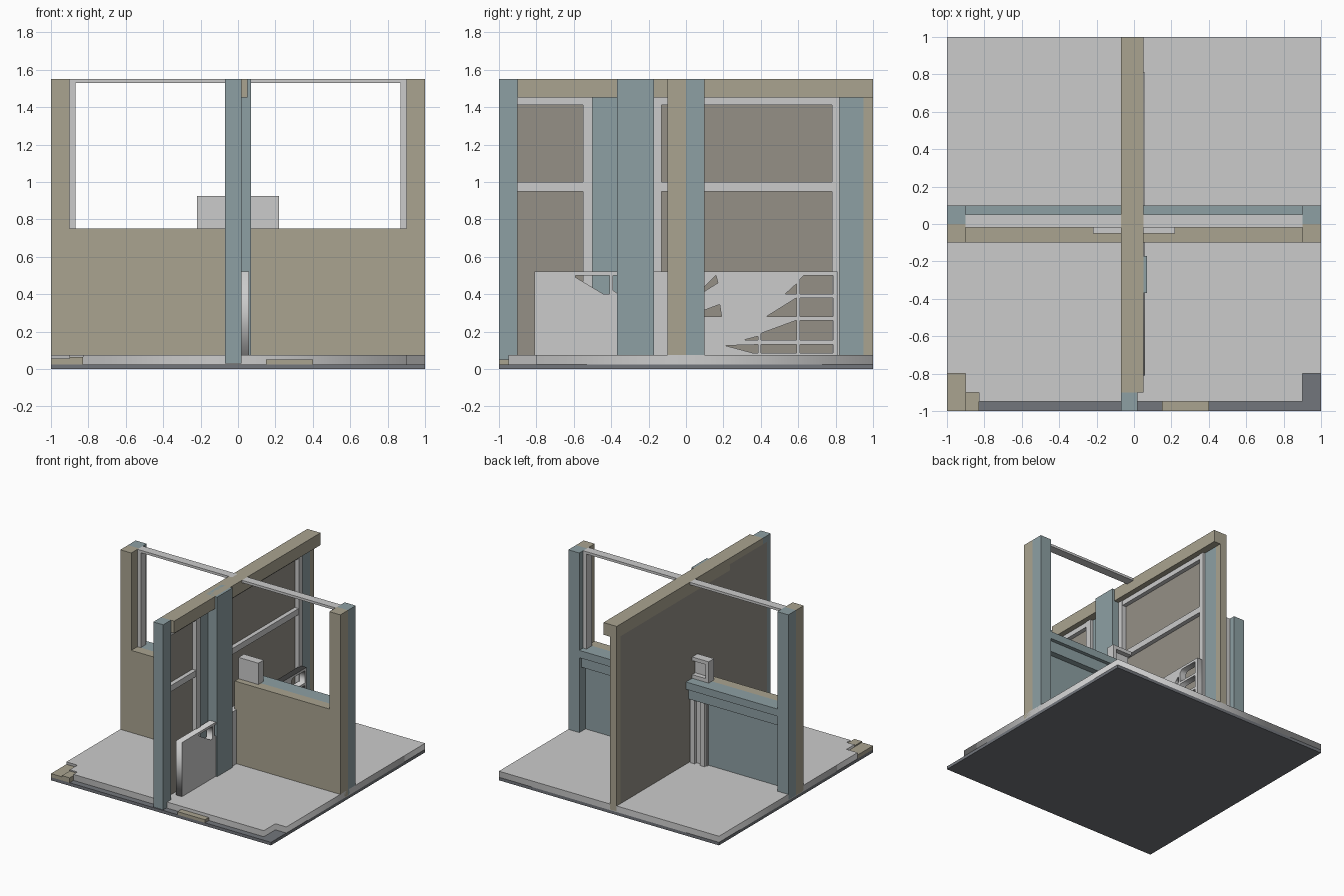
import bpy


def material(name, r, g, b):
    m = bpy.data.materials.new(name)
    m.diffuse_color = (r, g, b, 1)
    return m


TAN = material("tan", 0.40, 0.37, 0.28)
BLUE = material("blue_grey", 0.27, 0.35, 0.37)
BROWN = material("brown_grey", 0.30, 0.28, 0.24)
DARK = material("dark", 0.17, 0.18, 0.20)


def box(name, x, y, z, mat=None):
    """Box from (min, max) pairs on each axis."""
    v = [(a, b, c) for a in x for b in y for c in z]
    f = [(0, 1, 3, 2), (4, 6, 7, 5), (0, 4, 5, 1), (2, 3, 7, 6), (0, 2, 6, 4), (1, 5, 7, 3)]
    me = bpy.data.meshes.new(name)
    me.from_pydata(v, [], f)
    if mat:
        me.materials.append(mat)
    ob = bpy.data.objects.new(name, me)
    bpy.context.collection.objects.link(ob)
    return ob


def plate(name, loops, depth):
    """Flat outline with holes, given thickness about its own plane."""
    cu = bpy.data.curves.new(name, 'CURVE')
    cu.dimensions = '2D'
    cu.fill_mode = 'BOTH'
    cu.extrude = depth / 2
    for pts in loops:
        s = cu.splines.new('POLY')
        s.points.add(len(pts) - 1)
        for p, (u, v) in zip(s.points, pts):
            p.co = (u, v, 0, 1)
        s.use_cyclic_u = True
    ob = bpy.data.objects.new(name, cu)
    bpy.context.collection.objects.link(ob)
    return ob


def rect(u0, u1, v0, v1):
    return [(u0, v0), (u1, v0), (u1, v1), (u0, v1)]


# Floor: dark base, notched slab, trim pieces on the front edge
box("base_plate", (-1, 1), (-1, 1), (0, 0.025), DARK)
slab = plate("floor_slab", [[(-0.9, -0.9), (-0.83, -0.9), (-0.83, -0.95), (0.9, -0.95),
                             (0.9, -0.8), (1, -0.8), (1, 1), (-1, 1), (-1, -0.8), (-0.9, -0.8)]], 0.05)
slab.location.z = 0.05
box("corner_block", (-1, -0.9), (-1, -0.8), (0.025, 0.055), TAN)
box("corner_step", (-0.9, -0.83), (-1, -0.9), (0.025, 0.065), TAN)
box("edge_trim", (0.15, 0.4), (-1, -0.95), (0.025, 0.05), TAN)

# Long partition wall: panel, cap and posts
box("partition_panel", (-0.07, -0.03), (-0.95, 0.99), (0.06, 1.5), BROWN)
box("partition_cap", (-0.07, 0.05), (-0.9, 1), (1.45, 1.55), TAN)
box("front_post", (-0.07, 0.02), (-1, -0.9), (0.03, 1.55), BLUE)
box("middle_post", (-0.03, 0.07), (-0.37, -0.17), (0.06, 1.55), BLUE)
box("inner_panel", (-0.03, -0.015), (-0.5, -0.37), (0.06, 1.45), BLUE)
box("rear_column", (-0.03, -0.01), (0.82, 0.95), (0.06, 1.45), BLUE)
box("rear_post", (-0.07, -0.01), (0.95, 1), (0.03, 1.45), TAN)

# Pane frames on the right face of the partition
for i, (y0, y1) in enumerate([(-0.55, -0.5), (-0.17, -0.13), (0.78, 0.82)]):
    box(f"pane_stile_{i}", (-0.03, 0.01), (y0, y1), (0.06, 1.45))
for i, (y0, y1) in enumerate([(-0.9, -0.55), (-0.13, 0.78)]):
    box(f"pane_middle_rail_{i}", (-0.03, 0.005), (y0, y1), (0.95, 1.0))
    box(f"pane_top_rail_{i}", (-0.03, 0.005), (y0, y1), (1.41, 1.45))

# Pierced low panel along the partition
holes = [
    [(-0.59, 0.5), (-0.59, 0.49), (-0.44, 0.4), (-0.41, 0.4), (-0.41, 0.5)],
    [(-0.39, 0.5), (-0.39, 0.42), (-0.3, 0.36), (-0.24, 0.5)],
    [(0.06, 0.4), (0.09, 0.41), (0.17, 0.46), (0.16, 0.5)],
    [(0.06, 0.3), (0.1, 0.28), (0.19, 0.28), (0.18, 0.345)],
    [(0.53, 0.4), (0.59, 0.4), (0.59, 0.455)],
    [(0.43, 0.28), (0.59, 0.28), (0.59, 0.38)],
    [(0.4, 0.155), (0.59, 0.155), (0.59, 0.26), (0.4, 0.19)],
    [(0.31, 0.155), (0.385, 0.155), (0.385, 0.175)],
    [(0.21, 0.125), (0.36, 0.085), (0.385, 0.085), (0.385, 0.13)],
    rect(0.4, 0.59, 0.085, 0.13), rect(0.61, 0.785, 0.085, 0.13),
    rect(0.61, 0.785, 0.155, 0.26), rect(0.61, 0.785, 0.28, 0.38),
    [(0.61, 0.4), (0.785, 0.4), (0.785, 0.5), (0.63, 0.5), (0.61, 0.48)],
]
low = plate("pierced_panel", [rect(-0.81, 0.81, 0.06, 0.52)] + holes, 0.055)
low.rotation_euler = (1.570796, 0, 1.570796)
low.location.x = 0.03

# Cross wall, both halves
for s, side in ((-1, "left"), (1, "right")):
    def half(name, x, y, z, mat=None):
        box(f"{side}_{name}", tuple(sorted((s * x[0], s * x[1]))), y, z, mat)

    half("end_post_front", (0.9, 1), (-0.1, 0), (0.03, 1.55), TAN)
    half("end_post_back", (0.9, 1), (0, 0.1), (0.03, 1.55), BLUE)
    half("front_panel", (0.04, 0.9), (-0.1, -0.02), (0.06, 0.75), TAN)
    half("back_panel", (0.04, 0.9), (-0.02, 0.02), (0.06, 0.72), BLUE)
    half("sill", (0.04, 0.9), (-0.02, 0.1), (0.69, 0.75), BLUE)
    half("sill_apron", (0.04, 0.9), (0.02, 0.07), (0.6, 0.69), BLUE)
    half("window_jamb", (0.87, 0.9), (-0.02, 0.05), (0.75, 1.53))
    half("window_head", (0.04, 0.9), (-0.02, 0.05), (1.53, 1.55))
    # Ribbed pilaster under the sill beside the partition
    half("pilaster_back", (0.06, 0.22), (0.02, 0.035), (0.06, 0.6))
    for i, x0 in enumerate((0.08, 0.17)):
        half(f"pilaster_rib_{i}", (x0, x0 + 0.04), (0.035, 0.06), (0.06, 0.6))
    # Small framed box standing on the sill
    half("sill_box_back", (0.04, 0.22), (-0.05, -0.02), (0.75, 0.925))
    half("sill_box_side", (0.19, 0.22), (-0.02, 0.02), (0.75, 0.925))
    half("sill_box_top", (0.04, 0.19), (-0.02, 0.02), (0.895, 0.925))
    half("sill_box_base", (0.04, 0.19), (-0.02, 0.02), (0.75, 0.78))
